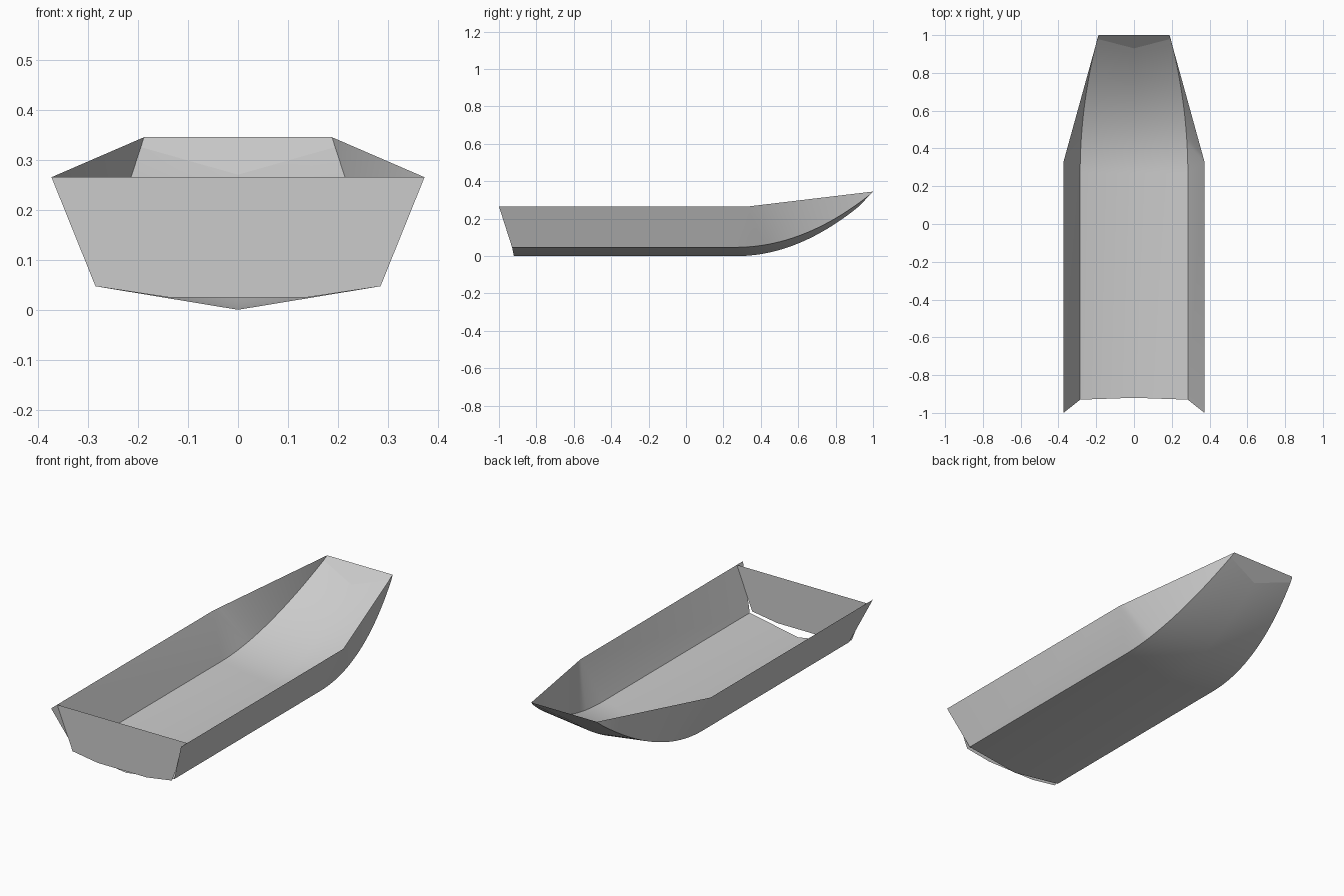
import bpy
import bmesh
import math

cube = bpy.data.objects.get("Cube")
if cube:
    bpy.data.objects.remove(cube, do_unlink=True)

grey = bpy.data.materials.new("hull_grey")
grey.use_nodes = True
grey.diffuse_color = (0.6, 0.6, 0.6, 1)
grey.node_tree.nodes["Principled BSDF"].inputs["Base Color"].default_value = (0.6, 0.6, 0.6, 1)

STEPS = 24
BEND = 0.27          # where the bottom starts to sweep up
KINK = (0.373, 0.33, 0.265)
BOW = (0.188, 1.0, 0.345)


def finish(name, bm):
    bmesh.ops.remove_doubles(bm, verts=bm.verts, dist=0.0005)
    mesh = bpy.data.meshes.new(name)
    bm.to_mesh(mesh)
    bm.free()
    mesh.materials.append(grey)
    obj = bpy.data.objects.new(name, mesh)
    bpy.context.collection.objects.link(obj)
    bpy.context.view_layer.objects.active = obj
    for other in bpy.context.selected_objects:
        other.select_set(False)
    obj.select_set(True)
    bpy.ops.object.shade_smooth_by_angle(angle=math.radians(30))
    return obj


def loft(name, lines):
    """Skin of quads between neighbouring lines of equal length."""
    bm = bmesh.new()
    rows = [[bm.verts.new(p) for p in line] for line in lines]
    for a, b in zip(rows, rows[1:]):
        for i in range(len(a) - 1):
            bm.faces.new((a[i], a[i + 1], b[i + 1], b[i]))
    return finish(name, bm)


def plate(name, half):
    """Flat panel from its right-hand outline, mirrored across the centre."""
    bm = bmesh.new()
    outline = half + [(-x, y, z) for x, y, z in reversed(half) if x > 0]
    bm.faces.new([bm.verts.new(p) for p in outline])
    return finish(name, bm)


def mirrored(line):
    return [(-x, y, z) for x, y, z in line]


# Keel, chine and sheer lines from stern to bow
keel, chine, sheer = [(0, -0.92, 0)], [(0.285, -0.93, 0.047)], [(0.373, -1, 0.265)]
for i in range(STEPS + 1):
    f = i / STEPS
    y = BEND + (0.93 - BEND) * f
    keel.append((0, y, 0.62 * (y - BEND) ** 2))
    y = BEND + (0.98 - BEND) * f
    rise = (y - BEND) ** 2
    chine.append((0.285 - 0.18 * rise, y, 0.047 + 0.552 * rise))
    s = max(0, (y - 0.45) / (0.98 - 0.45))
    sheer.append(tuple(a + (b - a) * s for a, b in zip(KINK, BOW)))

# Bottom and side planking
loft("hull_bottom", [mirrored(chine), keel, chine])
loft("left_side", [chine, sheer])
loft("right_side", [mirrored(sheer), mirrored(chine)])

# End panels
plate("stern_panel", [(0.14, -0.95, 0.025), (0.285, -0.95, 0.047), (0.373, -0.95, 0.265)])
plate("bow_panel", [keel[-1], chine[-1], BOW])
